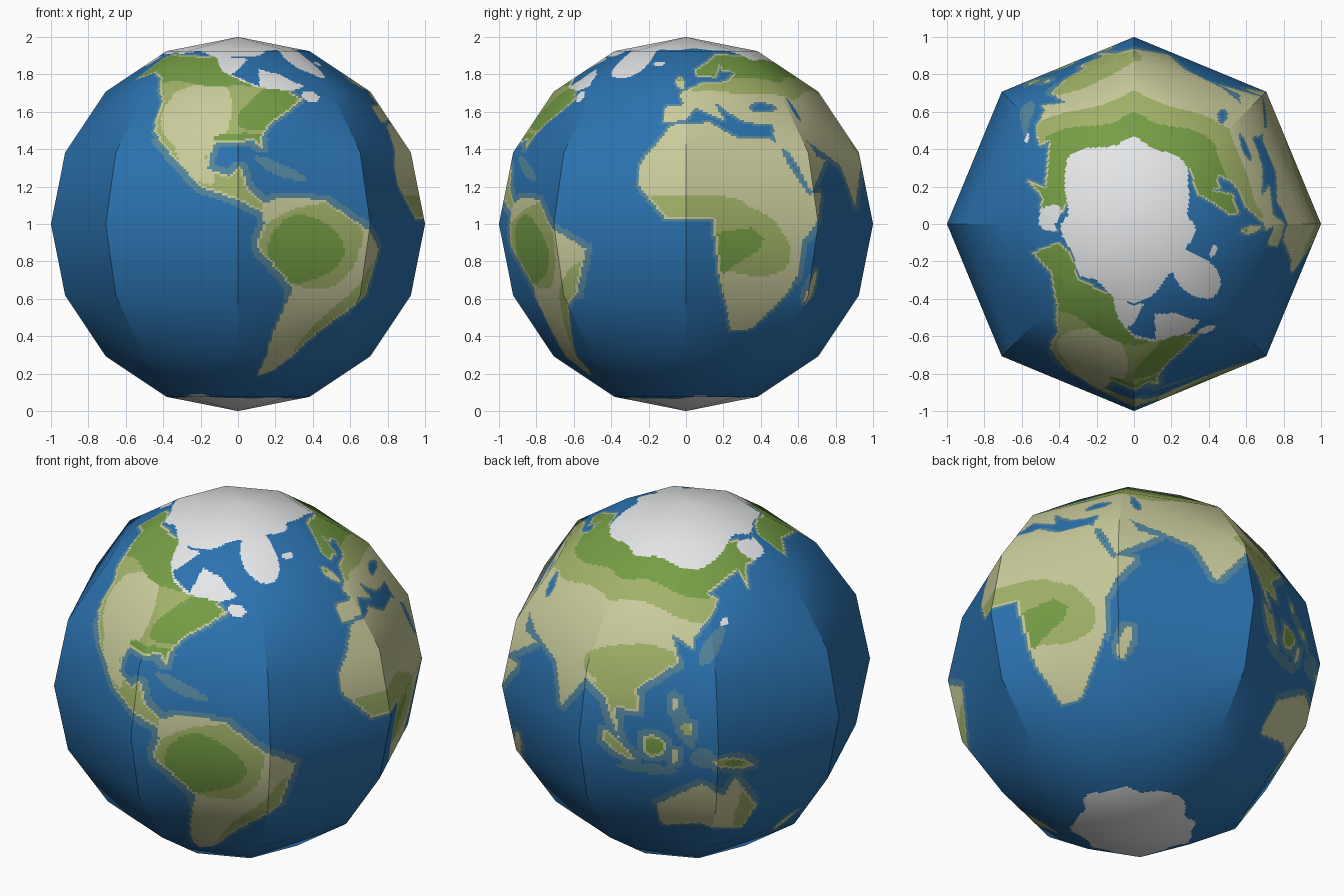
import bpy, math

if "Cube" in bpy.data.objects:
    bpy.data.objects.remove(bpy.data.objects["Cube"])

NU, NV = 48, 30                 # paint cells per facet (around, up)
W, H = 8 * NU, 8 * NV
OCEAN, SHALLOW, SAND, LIGHT, GREEN, ICE = range(6)
COLOURS = {"ocean_blue": (0.024, 0.17, 0.43), "shallow_teal": (0.09, 0.24, 0.34),
           "dry_sand": (0.59, 0.60, 0.33), "light_green": (0.36, 0.45, 0.14),
           "forest_green": (0.18, 0.34, 0.06), "ice_white": (0.88, 0.89, 0.90)}
grid = [[OCEAN] * W for _ in range(H)]


def cell_lon(i):
    return -180 + (i + 0.5) * 360 / W


def cell_lat(j):
    return -90 + (j + 0.5) * 180 / H


def paint(colour, poly, land_only=False):
    """Scanline-fill a (lon, lat) outline into the paint grid."""
    pts = [(x, y * 0.96 - 2) for x, y in poly]
    for j in range(H):
        y, xs = cell_lat(j), []
        for (x1, y1), (x2, y2) in zip(pts, pts[1:] + pts[:1]):
            if (y1 > y) != (y2 > y):
                xs.append(x1 + (y - y1) * (x2 - x1) / (y2 - y1))
        xs.sort()
        for a, b in zip(xs[::2], xs[1::2]):
            for i in range(math.ceil((a + 180) * W / 360 - 0.5),
                           math.floor((b + 180) * W / 360 - 0.5) + 1):
                if not land_only or grid[j][i % W] >= SAND:
                    grid[j][i % W] = colour


def blob(colour, x, y, rx, ry, deg=0, land_only=False):
    """Paint a slightly wavy tilted ellipse."""
    t, pts = math.radians(deg), []
    for k in range(24):
        a = k * math.tau / 24
        w = 1 + 0.07 * math.sin(3 * a + x)
        u, v = w * rx * math.cos(a), w * ry * math.sin(a)
        pts.append((x + u * math.cos(t) - v * math.sin(t), y + u * math.sin(t) + v * math.cos(t)))
    paint(colour, pts, land_only)


def zone(colour, *shape):
    blob(colour, *shape, land_only=True)


# Eurasia, with inland seas
paint(SAND, [(-9, 37), (-9, 43), (-1, 44), (-3, 48), (8, 54), (22, 55), (30, 60), (22, 61),
             (24, 65), (17, 57), (6, 58), (6, 62), (25, 71), (62, 69), (62, 25), (57, 26),
             (49, 30), (52, 24), (59, 23), (44, 13), (34, 29), (36, 36), (27, 37), (23, 38),
             (13, 45), (16, 38), (4, 43), (0, 38)])
paint(SAND, [(60, 69), (100, 77), (186, 69), (184, 64), (163, 60), (157, 51), (158, 60),
             (136, 54), (141, 51), (128, 39), (127, 35), (119, 39), (122, 30), (108, 20),
             (109, 12), (101, 13), (103, 2), (97, 16), (90, 22), (78, 8), (72, 21), (60, 25)])
blob(OCEAN, 34, 43, 6, 2)
blob(OCEAN, 51, 42, 5, 2, 110)
zone(LIGHT, 106, 27, 18, 8)
zone(LIGHT, 101, 12, 9, 14)

# Africa
paint(SAND, [(-17, 15), (-17, 21), (-6, 36), (10, 37), (20, 31), (33, 31), (43, 12), (51, 12),
             (40, -4), (40, -15), (35, -24), (28, -34), (19, -35), (12, -16), (9, 4), (-7, 4)])
blob(OCEAN, 39.5, 20, 9, 1.4, -62)
zone(LIGHT, 0, 8, 20, 4)
zone(LIGHT, 21, -4, 16, 11, -20)
paint(GREEN, [(10, -1), (22, 1), (27, -3), (25, -7), (18, -11), (13, -15)], True)

# North America
paint(LIGHT, [(-166, 68), (-156, 71), (-82, 68), (-94, 59), (-79, 52), (-77, 62), (-65, 59),
              (-56, 52), (-65, 49), (-60, 46), (-76, 37), (-81, 31), (-81, 27), (-84, 30),
              (-99, 29), (-101, 20), (-93, 18), (-89, 21), (-86, 13), (-79, 8), (-82, 6),
              (-90, 10), (-103, 14), (-118, 28), (-124, 34), (-125, 46), (-134, 57),
              (-150, 60), (-164, 56)])
zone(SAND, -107, 40, 15, 15, 15)
zone(SAND, -107, 24, 12, 4, -50)
zone(GREEN, -75, 44, 17, 7, 32)
zone(GREEN, -89, 31, 10, 2)

# South America
paint(SAND, [(-82, 8), (-75, 11), (-60, 10), (-50, 3), (-35, -6), (-40, -21), (-45, -25),
             (-60, -40), (-70, -53), (-78, -56), (-75, -36), (-70, -19), (-84, -5), (-81, 2)])
zone(LIGHT, -64, -5, 18, 14)
zone(LIGHT, -50, -28, 21, 4, 52)
zone(GREEN, -67, -6.5, 13.5, 11)

# Australia
paint(SAND, [(114, -22), (130, -12), (138, -17), (142, -11), (153, -26), (150, -38),
             (138, -34), (130, -31), (115, -34)])

# Islands: shallow banks first, then the land on them
for shelf in ((-75, 20, 10, 2, -22), (112, -8, 10, 2), (135, 36, 8, 3, 45),
              (123, 11, 10, 3, 110), (130, -2, 4, 4)):
    blob(SHALLOW, *shelf)
for x, y, rx, ry, tilt in ((-3, 54, 4, 2, 110), (47, -19, 6, 2, 70), (102, 0, 7, 2, -45),
                           (114, 1, 4, 4, 0), (121, -2, 1, 3, 0), (141, -5, 8, 2, -18),
                           (125, 8, 2, 2, 0), (121, 16, 1, 2, 0), (172, -41, 6, 1, 50)):
    blob(SAND, x, y, rx, ry, tilt)
zone(LIGHT, 122, 0, 35, 12)
zone(LIGHT, 148, -25, 4, 14)
zone(GREEN, 114, 1, 3, 3)
zone(GREEN, 141, -5, 4, 2)

# Boreal belts on the northern land, then the polar caps by latitude
for i in range(W):
    lon = cell_lon(i)
    a = math.radians(lon)
    wave = 1.2 * math.sin(5 * a) + 0.7 * math.sin(11 * a)
    dip = 4 * math.exp(-((lon - 140) / 18) ** 2)
    north = 66 + 3 * math.cos(2 * a) + 2 * math.cos(a) - 2 * math.sin(a) + wave - dip
    south = -69 + 1.5 * math.sin(2 * a) + wave
    boreal = (52 if lon > -50 else 49) + wave - dip
    for j in range(H):
        lat = cell_lat(j)
        if lat > north or lat < south:
            grid[j][i] = ICE
        elif grid[j][i] >= SAND and lat > boreal:
            grid[j][i] = GREEN
        elif grid[j][i] == SAND and lat > boreal - 8 and lon > 3:
            grid[j][i] = LIGHT

# Frozen lands
paint(ICE, [(-112, 75), (-100, 61), (-80, 51.5), (-54, 48), (-60, 58), (-80, 75)], True)
zone(ICE, 176, 66, 10, 5)
blob(ICE, -39, 69, 14, 12)
blob(ICE, -19, 65, 4, 1.5)
blob(ICE, -56, 47, 4, 2)
blob(ICE, 142, 43, 2, 1.5)

# Sandy shore inside the coast, shallow water outside it
base = [row[:] for row in grid]
for j in range(2, H - 2):
    for i in range(W):
        tropic = -24 < cell_lat(j) < 28 and not -20 < cell_lon(i) < 40
        r = range(-2, 3) if tropic else range(-1, 2)
        if base[j][i] == OCEAN:
            if any(SAND <= base[j + b][(i + a) % W] <= GREEN for a in r for b in r):
                grid[j][i] = SHALLOW
        elif base[j][i] in (LIGHT, GREEN):
            if OCEAN in (base[j][i - 1], base[j][(i + 1) % W], base[j - 1][i], base[j + 1][i]):
                grid[j][i] = SAND


def direction(a, t):
    a, t = math.radians(a), math.radians(t)
    return (math.cos(t) * math.cos(a), math.cos(t) * math.sin(a), math.sin(t))


def facet_point(i, j):
    """Point on the flat facets of an 8 x 8 sphere."""
    (s, u), (r, v) = divmod(i, NU), divmod(j, NV)
    u, v = u / NU, v / NV
    a, b, c, d = [direction((s + m) * 45 - 180, (r + n) * 22.5 - 90) for n in (0, 1) for m in (0, 1)]
    x, y, z = [(1 - v) * ((1 - u) * a[k] + u * b[k]) + v * ((1 - u) * c[k] + u * d[k])
               for k in range(3)]
    return (x, y, z + 1)


def soft_normal(i, j, seg):
    """Smooth between rings; upright edges stay sharp near the equator."""
    lat, mid = j * 180 / H - 90, seg * 45 - 157.5
    w = min(1, max(0, (abs(lat) - 22.5) / 22.5))
    return direction(mid + (i * 360 / W - 180 - mid) * w, lat)


# Globe: faceted sphere, one face per paint cell
verts = [(0, 0, 0)] + [facet_point(i, j) for j in range(1, H) for i in range(W)] + [(0, 0, 2)]
faces, mats, normals = [], [], []
for j in range(H):
    for i in range(W):
        ring = [(i, j), (i + 1, j), (i + 1, j + 1), (i, j + 1)]
        if j == 0:
            ring.pop(0)
        elif j == H - 1:
            ring.pop()
        faces.append([0 if q == 0 else len(verts) - 1 if q == H else 1 + (q - 1) * W + p % W
                      for p, q in ring])
        normals += [soft_normal(p, q, i // NU) for p, q in ring]
        mats.append(grid[j][i])
mesh = bpy.data.meshes.new("globe")
mesh.from_pydata(verts, [], faces)
for name, rgb in COLOURS.items():
    m = bpy.data.materials.new(name)
    m.diffuse_color = (*rgb, 1)
    m.use_nodes = True
    m.node_tree.nodes["Principled BSDF"].inputs["Base Color"].default_value = m.diffuse_color
    mesh.materials.append(m)
mesh.polygons.foreach_set("material_index", mats)
mesh.shade_smooth()
mesh.normals_split_custom_set(normals)
mesh.update()
bpy.context.collection.objects.link(bpy.data.objects.new("globe", mesh))
